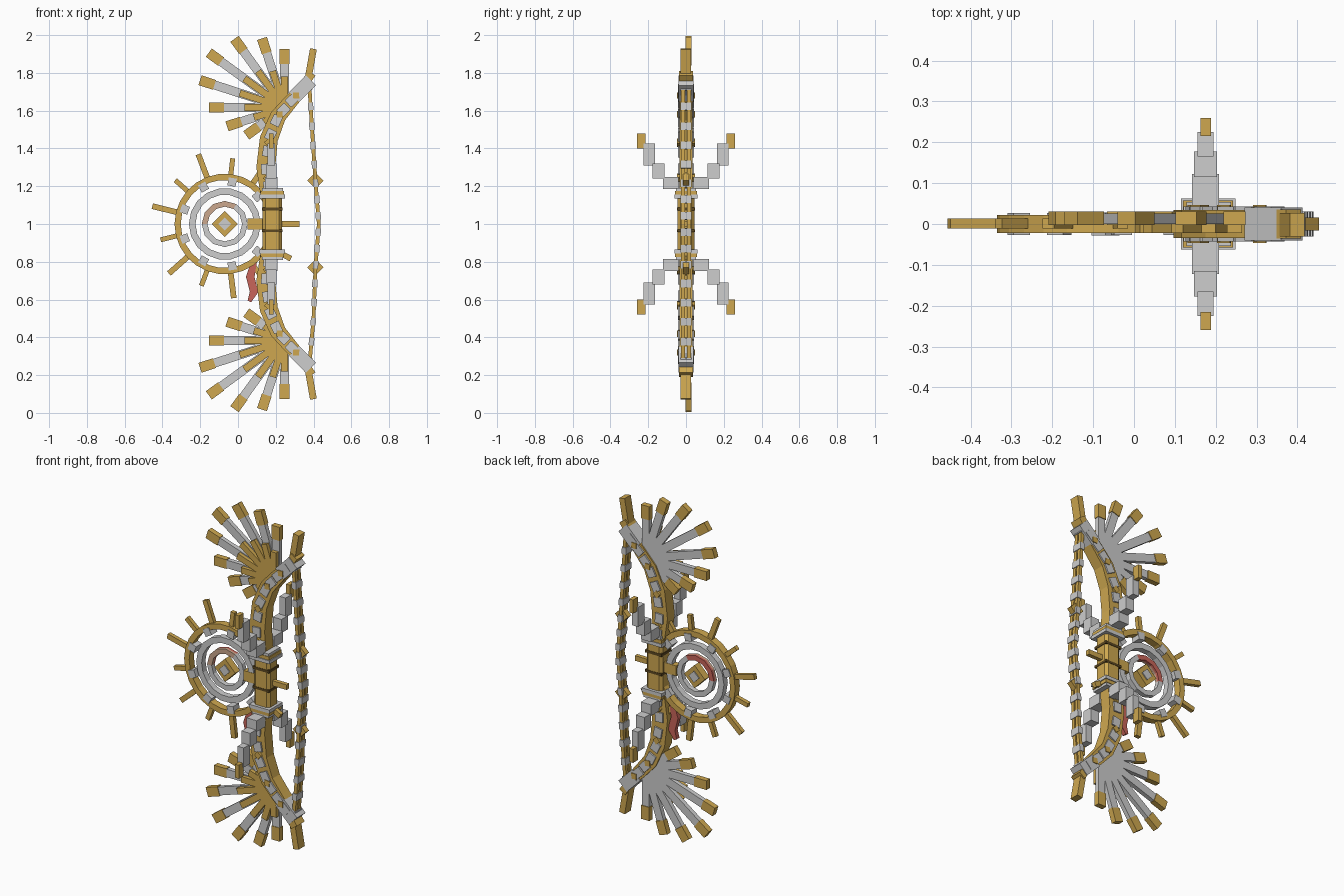
import bpy, bmesh
from math import sin, cos, radians, pi, atan2, degrees, hypot

old = bpy.data.objects.get("Cube")
if old:
    bpy.data.objects.remove(old)


def material(name, rgb):
    m = bpy.data.materials.new(name)
    m.use_nodes = True
    m.diffuse_color = (*rgb, 1)
    m.node_tree.nodes["Principled BSDF"].inputs["Base Color"].default_value = (*rgb, 1)
    return m


GOLD = material("gold", (0.62, 0.39, 0.08))
SILVER = material("silver", (0.61, 0.61, 0.61))
BROWN = material("dark brown", (0.11, 0.065, 0.015))
RED = material("red", (0.58, 0.13, 0.1))
ROSE = material("pale copper", (0.6, 0.39, 0.27))


class Part:
    """Collects simple solids in one mesh of one colour."""

    def __init__(self, name, mat):
        self.name, self.mat, self.bm = name, mat, bmesh.new()

    def prism(self, outline, y0, y1):
        """Extrude an outline in the x-z plane from y0 to y1."""
        a = [self.bm.verts.new((x, y0, z)) for x, z in outline]
        b = [self.bm.verts.new((x, y1, z)) for x, z in outline]
        self.bm.faces.new(a)
        self.bm.faces.new(b[::-1])
        for i in range(len(a)):
            j = (i + 1) % len(a)
            self.bm.faces.new((a[i], b[i], b[j], a[j]))

    def bar(self, origin, angle, r0, r1, w, y0, y1):
        """Bar that points along an angle from an origin."""
        c, s = cos(radians(angle)), sin(radians(angle))
        self.prism([(origin[0] + r * c - t * s, origin[1] + r * s + t * c)
                    for r, t in ((r0, -w / 2), (r1, -w / 2), (r1, w / 2), (r0, w / 2))], y0, y1)

    def box(self, x, y, z):
        self.prism([(x[0], z[0]), (x[1], z[0]), (x[1], z[1]), (x[0], z[1])], *y)

    def ring(self, centre, r0, r1, y0, y1, sides, first=0, last=None):
        """Flat ring, or an arc of one, as one block per side."""
        for k in range(first, sides if last is None else last):
            a, b = 2 * pi * k / sides, 2 * pi * (k + 1) / sides
            self.prism([(centre[0] + r * cos(t), centre[1] + r * sin(t))
                        for r, t in ((r0, a), (r1, a), (r1, b), (r0, b))], y0, y1)

    def sweep(self, path, y0, y1):
        """Strip along (x, z, width) points."""
        left, right = [], []
        for i, (x, z, w) in enumerate(path):
            p, q = path[max(i - 1, 0)], path[min(i + 1, len(path) - 1)]
            dx, dz = q[0] - p[0], q[1] - p[1]
            d = hypot(dx, dz)
            left.append((x - dz / d * w / 2, z + dx / d * w / 2))
            right.append((x + dz / d * w / 2, z - dx / d * w / 2))
        for i in range(len(path) - 1):
            self.prism([left[i], left[i + 1], right[i + 1], right[i]], y0, y1)

    def done(self, mirror=False, both_sides=False):
        for use, axis, plane in ((mirror, 2, 1.0), (both_sides, 1, 0.0)):
            if use:
                geom = bmesh.ops.duplicate(self.bm, geom=self.bm.faces[:])["geom"]
                for v in geom:
                    if isinstance(v, bmesh.types.BMVert):
                        v.co[axis] = 2 * plane - v.co[axis]
        bmesh.ops.remove_doubles(self.bm, verts=self.bm.verts, dist=1e-6)
        bmesh.ops.recalc_face_normals(self.bm, faces=self.bm.faces)
        me = bpy.data.meshes.new(self.name)
        self.bm.to_mesh(me)
        self.bm.free()
        me.materials.append(self.mat)
        ob = bpy.data.objects.new(self.name, me)
        bpy.context.scene.collection.objects.link(ob)
        return ob


def along(path, n):
    """Evenly spaced (x, z, angle) places on a path."""
    for k in range(n):
        t = (k + 0.5) / n * (len(path) - 1)
        i = int(t)
        p, q, f = path[i], path[i + 1], t - i
        yield (p[0] + (q[0] - p[0]) * f, p[1] + (q[1] - p[1]) * f,
               degrees(atan2(q[1] - p[1], q[0] - p[0])))


# Grip with dark bands and stepped collars
grip = Part("grip", GOLD)
grip.box((0.13, 0.232), (-0.045, 0.045), (0.83, 1.17))
bevel = grip.done().modifiers.new("bevel", "BEVEL")
bevel.width, bevel.segments = 0.015, 1
bands = Part("grip_bands", BROWN)
for z, h in ((1.08, 0.016), (0.965, 0.014)):
    bands.box((0.127, 0.235), (-0.047, 0.047), (z - h / 2, z + h / 2))
bands.done()
collar = Part("collars", SILVER)
collar.box((0.115, 0.248), (-0.062, 0.062), (1.135, 1.155))
collar.box((0.128, 0.238), (-0.054, 0.054), (1.155, 1.19))
collar.done(mirror=True)
trim = Part("collar_trim", GOLD)
trim.box((0.12, 0.243), (-0.057, 0.057), (1.155, 1.175))
trim.done(mirror=True)

# Stepped prongs reaching out to the front and back
prong = Part("prongs", SILVER)
for half, y, z in ((0.033, (0.04, 0.123), (1.185, 1.25)),
                   (0.028, (0.115, 0.177), (1.24, 1.32)),
                   (0.02, (0.165, 0.225), (1.31, 1.425))):
    prong.box((0.175 - half, 0.175 + half), y, z)
prong.done(mirror=True, both_sides=True)
prong_tip = Part("prong_tips", GOLD)
prong_tip.box((0.163, 0.188), (0.215, 0.26), (1.4, 1.48))
prong_tip.done(mirror=True, both_sides=True)

# Curved limbs with silver plates and gold studs
limb_path = [(0.165, 1.15, 0.09), (0.147, 1.3, 0.1), (0.163, 1.45, 0.096),
             (0.212, 1.57, 0.085), (0.28, 1.65, 0.075), (0.355, 1.73, 0.06)]
limb = Part("limbs", GOLD)
limb.sweep(limb_path, -0.034, 0.034)
limb.done(mirror=True)
plates, studs = Part("limb_plates", SILVER), Part("limb_studs", GOLD)
for x, z, a in along(limb_path, 8):
    plates.bar((x, z), a - 4, -0.028, 0.028, 0.05, -0.043, 0.043)
for x, z, a in along(limb_path, 4):
    studs.bar((x, z), a + 45, -0.016, 0.016, 0.032, -0.047, 0.047)
plates.done(mirror=True)
studs.done(mirror=True)
cap = Part("limb_caps", SILVER)
cap.bar((0.34, 1.715), 45, -0.06, 0.065, 0.075, -0.04, 0.04)
cap.done(mirror=True)
horn = Part("limb_horns", GOLD)
horn.bar((0.368, 1.75), 80, -0.05, 0.18, 0.036, -0.03, 0.027)
horn.bar((0.375, 1.775), 55, -0.028, 0.028, 0.045, -0.036, 0.036)
horn.done(mirror=True)

# Fans of feathers on both limbs
hub = (0.246, 1.616)
shafts, tips, quills = (Part("feather_shafts", SILVER), Part("feather_tips", GOLD),
                        Part("feather_quills", GOLD))
for i, r in enumerate((0.31, 0.385, 0.45, 0.495, 0.47, 0.4, 0.32, 0.25)):
    a = 90 + 18 * i
    shafts.bar(hub, a, 0, r - 0.04, 0.047, 0, 0.026)
    tips.bar(hub, a, r - 0.08, r, 0.054, -0.003, 0.03)
    quills.bar(hub, a, 0, r * 0.53, 0.036, -0.022, 0.002)
for p in (shafts, tips, quills):
    p.done(mirror=True)

# Bowstring: twin strands, beads and diamonds
string_path = [(0.375, 1.78, 0.02), (0.392, 1.5, 0.02), (0.41, 1.23, 0.02),
               (0.428, 1.0, 0.02), (0.41, 0.77, 0.02), (0.4, 0.5, 0.02), (0.375, 0.22, 0.02)]
strand = Part("string_strands", GOLD)
strand.sweep(string_path, 0.004, 0.026)
strand.done(both_sides=True)
beads = Part("string_beads", SILVER)
for x, z, a in along(string_path, 16):
    beads.bar((x, z), a, -0.02, 0.02, 0.028, -0.03, 0.03)
beads.done()
diamond = Part("string_diamonds", GOLD)
diamond.bar((0.41, 1.23), 45, -0.03, 0.03, 0.06, -0.016, 0.016)
diamond.done(mirror=True)

# Sun wheel: rim, rays, plates, inner rings and core
sun = (-0.07, 1.0)
rim = Part("wheel_rim", GOLD)
rim.ring(sun, 0.233, 0.266, -0.022, 0.022, 26)
rim.done()
rays = Part("wheel_rays", GOLD)
for k in range(13):
    is_long = k % 2 == 0
    rays.bar(sun, k * 360 / 13, 0.255 if k else 0.12, 0.395 if is_long else 0.35,
             0.03 if is_long else 0.026, -0.011, 0.013)
rays.box((0.05, 0.15), (-0.02, 0.02), (0.97, 1.03))
rays.done()
rim_plates = Part("rim_plates", SILVER)
for k in range(9):
    rim_plates.bar(sun, 40 * k, 0.204, 0.247, 0.044, -0.027, 0.027)
rim_plates.done()
middle = Part("middle_ring", SILVER)
middle.ring(sun, 0.155, 0.19, -0.018, 0.018, 18)
middle.done()
inner = Part("inner_ring", SILVER)
inner.ring(sun, 0.092, 0.122, -0.014, 0.014, 12, 6, 14)
inner.done()
arc = Part("inner_ring_arc", ROSE)
arc.ring(sun, 0.092, 0.122, -0.014, 0.0, 12, 2, 6)
arc.done()
arc_back = Part("inner_ring_arc_back", RED)
arc_back.ring(sun, 0.092, 0.122, 0.0, 0.014, 12, 2, 6)
arc_back.done()
core = Part("wheel_core", GOLD)
core.bar(sun, 45, -0.048, 0.048, 0.096, -0.022, 0.022)
core.done()
gem = Part("wheel_gem", SILVER)
gem.bar(sun, 45, -0.024, 0.024, 0.048, -0.028, 0.028)
gem.done()

# Red ribbon under the wheel
ribbon = Part("ribbon", RED)
ribbon.sweep([(0.085, 0.8, 0.03), (0.065, 0.72, 0.045), (0.085, 0.64, 0.045),
              (0.06, 0.59, 0.02)], -0.012, 0.014)
ribbon.done()
